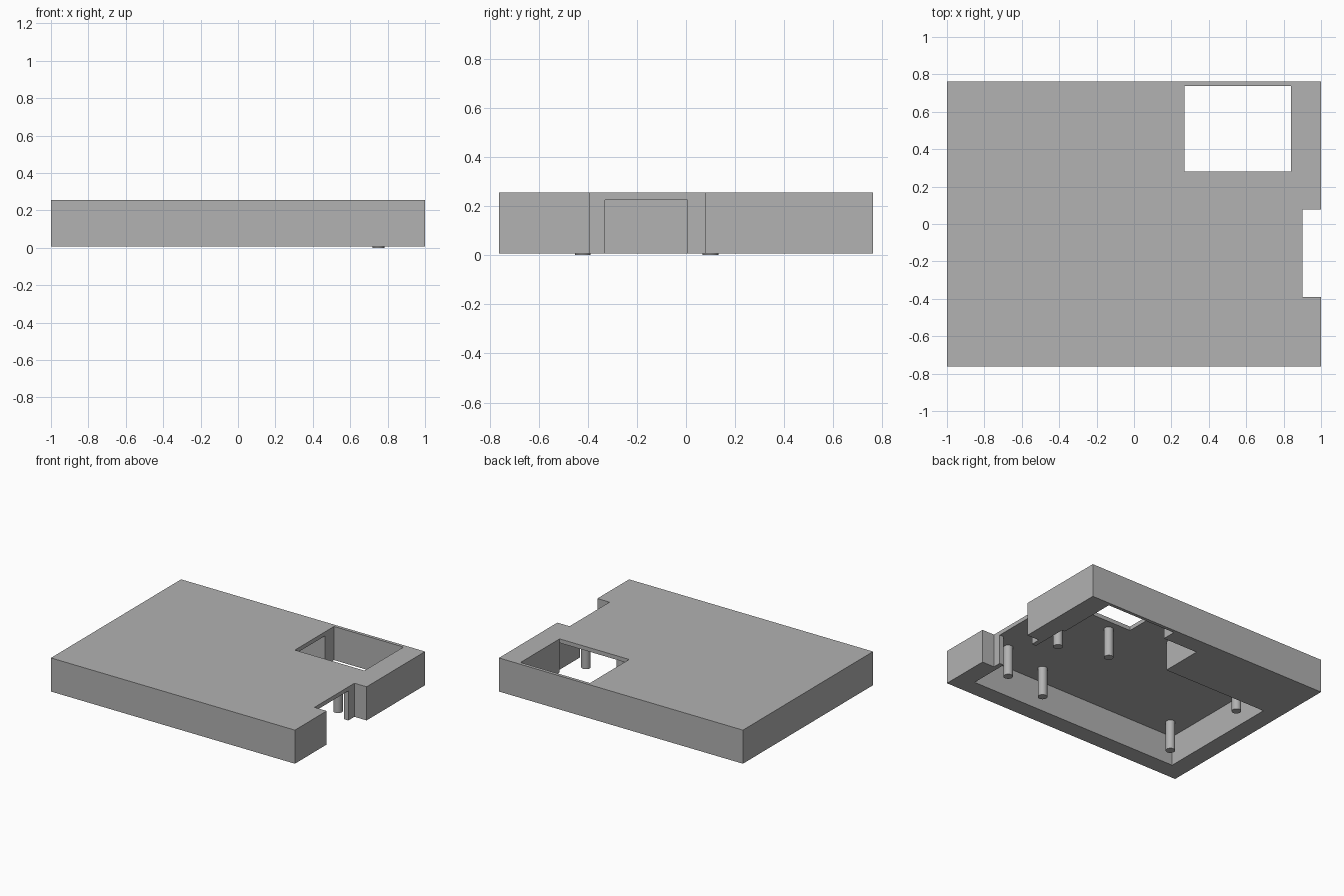
import bpy, bmesh, math

cube = bpy.data.objects.get("Cube")
if cube:
    bpy.data.objects.remove(cube, do_unlink=True)

BOTTOM, CEILING, TOP = 0.006, 0.225, 0.255

grey = bpy.data.materials.new("plain_grey")
grey.use_nodes = True
colour = (0.445, 0.445, 0.445, 1)
grey.diffuse_color = colour
grey.node_tree.nodes["Principled BSDF"].inputs["Base Color"].default_value = colour


def prism(name, outline, low, high):
    """Extrude a flat outline from one height to another."""
    bm = bmesh.new()
    face = bm.faces.new([bm.verts.new((x, y, low)) for x, y in outline])
    grown = bmesh.ops.extrude_face_region(bm, geom=[face])
    verts = [v for v in grown["geom"] if isinstance(v, bmesh.types.BMVert)]
    bmesh.ops.translate(bm, verts=verts, vec=(0, 0, high - low))
    bmesh.ops.recalc_face_normals(bm, faces=bm.faces)
    mesh = bpy.data.meshes.new(name)
    bm.to_mesh(mesh)
    bm.free()
    obj = bpy.data.objects.new(name, mesh)
    bpy.context.collection.objects.link(obj)
    mesh.materials.append(grey)
    return obj


# Tray shell with a notch in its left side
shell = prism("shell", [
    (-1, -0.762), (1, -0.762), (1, -0.39), (0.9, -0.39),
    (0.9, 0.078), (1, 0.078), (1, 0.762), (-1, 0.762)], BOTTOM, TOP)

# Hollow underside, with a doorway into the notch and a bay under the window
cavity = prism("cavity_cutter", [
    (-0.865, -0.633), (0.865, -0.633), (0.865, -0.33), (0.95, -0.33),
    (0.95, 0.007), (0.865, 0.007), (0.865, 0.28), (0.84, 0.28),
    (0.84, 0.738), (0.27, 0.738), (0.27, 0.634), (-0.015, 0.634),
    (-0.015, 0.32), (-0.865, 0.32)], -0.1, CEILING)

# Window through the top plate
window = prism("window_cutter", [
    (0.27, 0.28), (0.84, 0.28), (0.84, 0.738), (0.27, 0.738)], 0.2, 0.4)

for cutter in (cavity, window):
    cut = shell.modifiers.new(cutter.name, "BOOLEAN")
    cut.operation = "DIFFERENCE"
    cut.solver = "EXACT"
    cut.object = cutter
    cutter.hide_render = True
    cutter.hide_viewport = True
    cutter.display_type = "WIRE"

# Mounting pins hanging from the underside of the top plate
pins = [("mounting_pin", x, y, BOTTOM) for x in (-0.73, 0.39) for y in (-0.49, 0.2)]
pins += [("notch_pin", 0.75, y, 0) for y in (-0.42, 0.1)]
for name, x, y, low in pins:
    high = CEILING + 0.01
    bpy.ops.mesh.primitive_cylinder_add(
        vertices=32, radius=0.032, depth=high - low, location=(x, y, (high + low) / 2))
    pin = bpy.context.object
    pin.name = name
    pin.data.materials.append(grey)
    bpy.ops.object.shade_smooth_by_angle(angle=math.radians(30))
